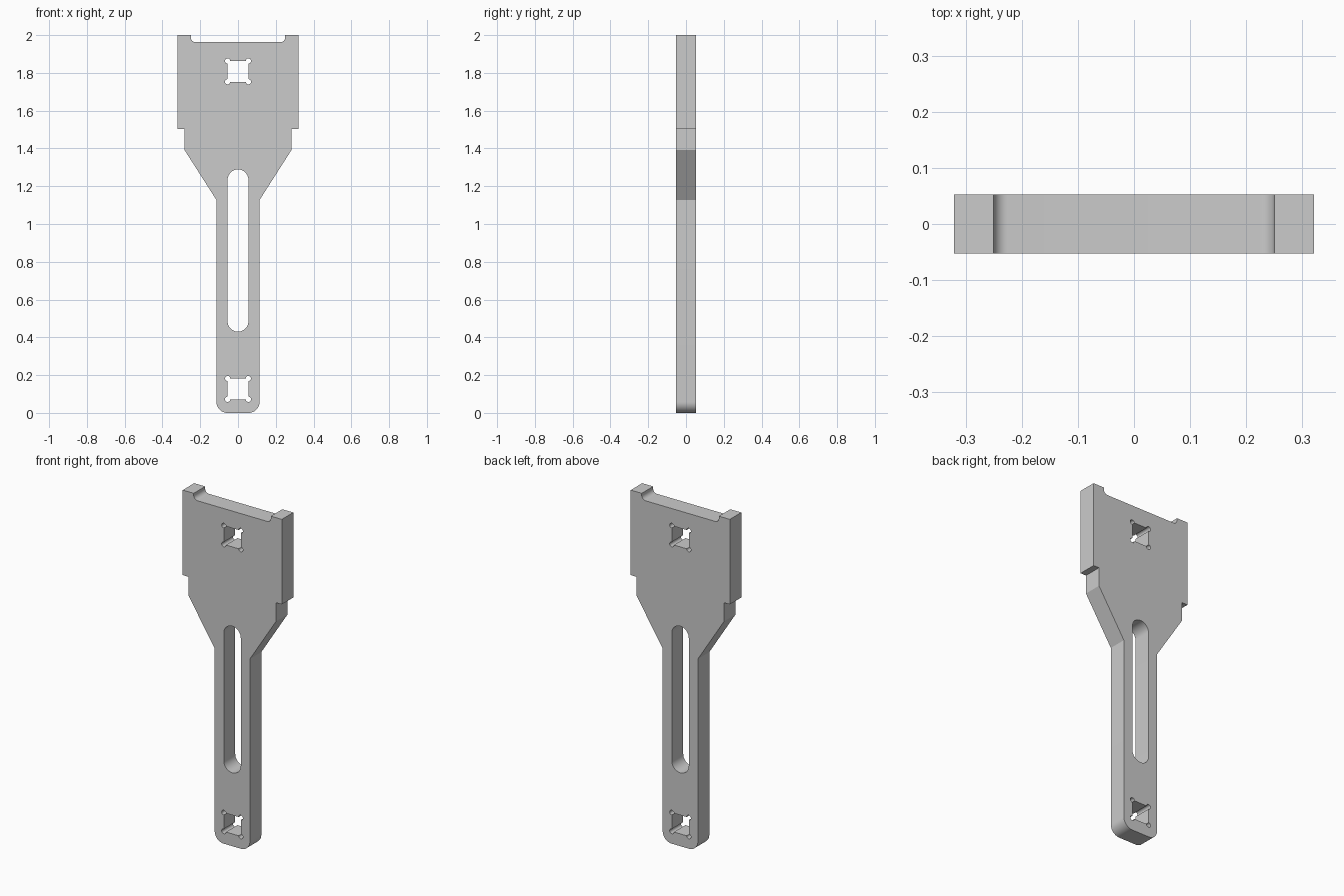
import bpy
import bmesh
from math import cos, sin, radians
from mathutils import Vector

cube = bpy.data.objects.get("Cube")
if cube:
    bpy.data.objects.remove(cube, do_unlink=True)

HALF_THICK = 0.053


def arc(cx, cz, r, start, end, steps):
    """Points (x, z) along an arc, angles in degrees."""
    angles = [radians(start + (end - start) * i / steps) for i in range(steps + 1)]
    return [(cx + r * cos(a), cz + r * sin(a)) for a in angles]


def relieved_square(cz, half, r):
    """Square hole with round relief cuts at its corners."""
    pts = []
    for k, (sx, sz) in enumerate([(1, 1), (-1, 1), (-1, -1), (1, -1)]):
        pts += arc(sx * half, cz + sz * half, r, 90 * k - 90, 90 * k + 180, 12)
    return pts


def slot(low, high, r):
    """Upright slot with round ends."""
    return arc(0, high - r, r, 0, 180, 20) + arc(0, low + r, r, 180, 360, 20)


# Outline: one half from the foot up to the top notch, then mirrored
half = arc(0.056, 0.058, 0.058, -90, 0, 10)
half += [(0.114, 1.127), (0.284, 1.393), (0.284, 1.502),
         (0.321, 1.502), (0.321, 2.0), (0.25, 2.0)]
half += arc(0.225, 1.988, 0.025, 0, -90, 8)
outline = half + [(-x, z) for x, z in reversed(half)]

# Outline and holes
loops = [outline,
         slot(0.43, 1.289, 0.055),
         relieved_square(1.808, 0.055, 0.014),
         relieved_square(0.127, 0.055, 0.014)]

# Fill the profile and extrude it to a plate
bm = bmesh.new()
for loop in loops:
    verts = [bm.verts.new((x, -HALF_THICK, z)) for x, z in loop]
    for i, v in enumerate(verts):
        bm.edges.new((v, verts[(i + 1) % len(verts)]))
bmesh.ops.triangle_fill(bm, edges=bm.edges[:], use_beauty=True, normal=(0, -1, 0))
result = bmesh.ops.extrude_face_region(bm, geom=bm.faces[:], use_keep_orig=True)
moved = [g for g in result["geom"] if isinstance(g, bmesh.types.BMVert)]
bmesh.ops.translate(bm, verts=moved, vec=Vector((0, 2 * HALF_THICK, 0)))
bmesh.ops.recalc_face_normals(bm, faces=bm.faces[:])

mesh = bpy.data.meshes.new("slotted_plate")
bm.to_mesh(mesh)
bm.free()
plate = bpy.data.objects.new("slotted_plate", mesh)
bpy.context.collection.objects.link(plate)

# Plain grey
grey = bpy.data.materials.new("light_grey")
grey.use_nodes = True
colour = (0.6, 0.6, 0.6, 1.0)
grey.diffuse_color = colour
grey.node_tree.nodes["Principled BSDF"].inputs["Base Color"].default_value = colour
mesh.materials.append(grey)

# Smooth arcs, sharp edges
bpy.ops.object.select_all(action="DESELECT")
plate.select_set(True)
bpy.context.view_layer.objects.active = plate
bpy.ops.object.shade_smooth_by_angle(angle=radians(30))
